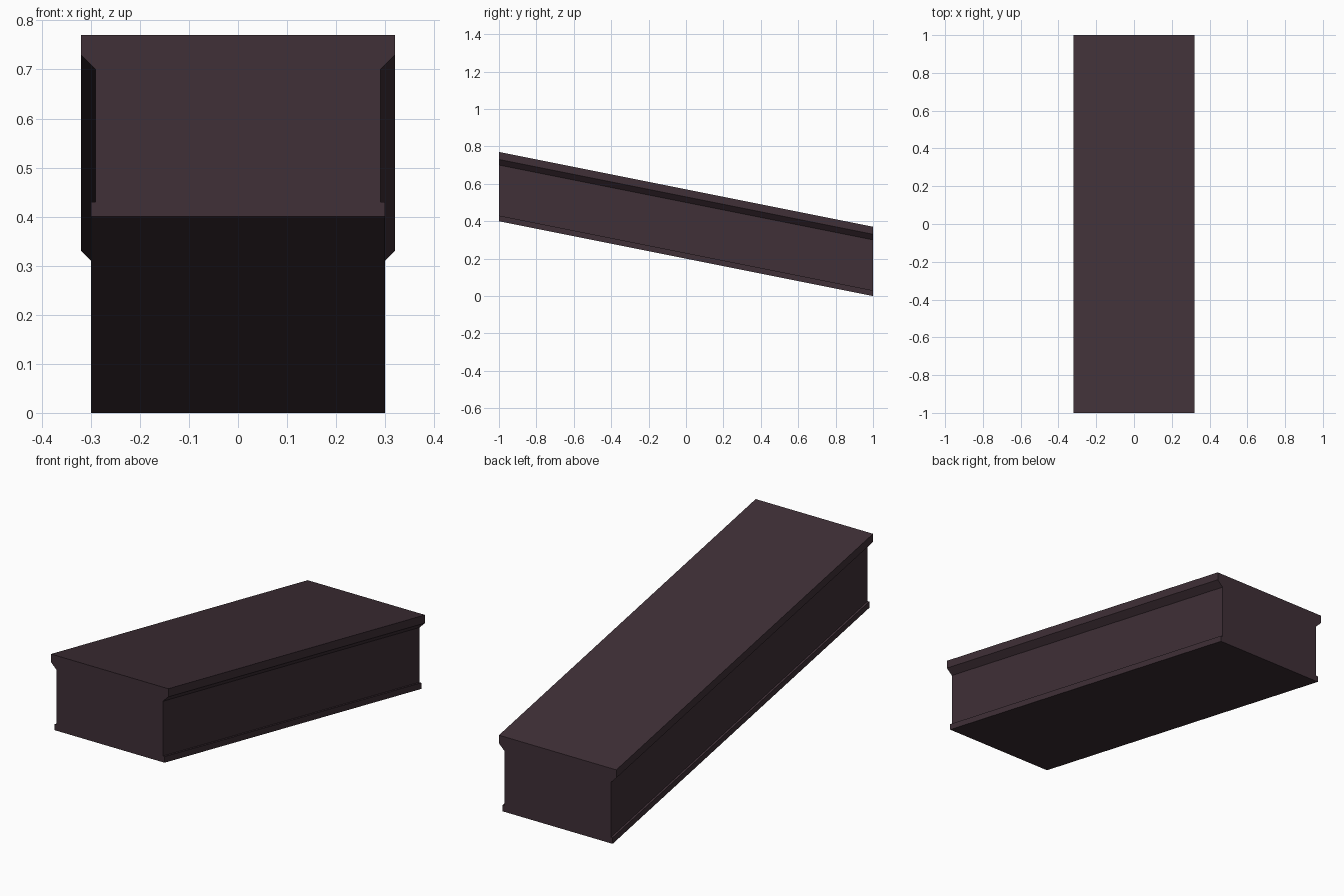
import bpy, bmesh

if "Cube" in bpy.data.objects:
    bpy.data.objects.remove(bpy.data.objects["Cube"])

# One flat dark plum-brown colour
mat = bpy.data.materials.new("dark plum brown")
mat.diffuse_color = (0.05, 0.029, 0.038, 1)
mat.use_nodes = True
mat.node_tree.nodes["Principled BSDF"].inputs["Base Color"].default_value = mat.diffuse_color

# Half profile of the rail: (half width, height above its underside)
half = [(0.30, 0.0), (0.30, 0.03), (0.29, 0.03),
        (0.29, 0.30), (0.32, 0.33), (0.32, 0.37)]
profile = half + [(-x, z) for x, z in reversed(half)]
RISE = 0.40

# Sloping moulded rail: profile swept from the high front to the low back
bm = bmesh.new()
front = bm.faces.new([bm.verts.new((x, -1, z + RISE)) for x, z in profile])
swept = bmesh.ops.extrude_face_region(bm, geom=[front], use_keep_orig=True)
moved = [g for g in swept["geom"] if isinstance(g, bmesh.types.BMVert)]
bmesh.ops.translate(bm, verts=moved, vec=(0, 2, -RISE))
bmesh.ops.recalc_face_normals(bm, faces=bm.faces)

mesh = bpy.data.meshes.new("sloping_rail")
bm.to_mesh(mesh)
bm.free()
mesh.materials.append(mat)
rail = bpy.data.objects.new("sloping_rail", mesh)
bpy.context.collection.objects.link(rail)
